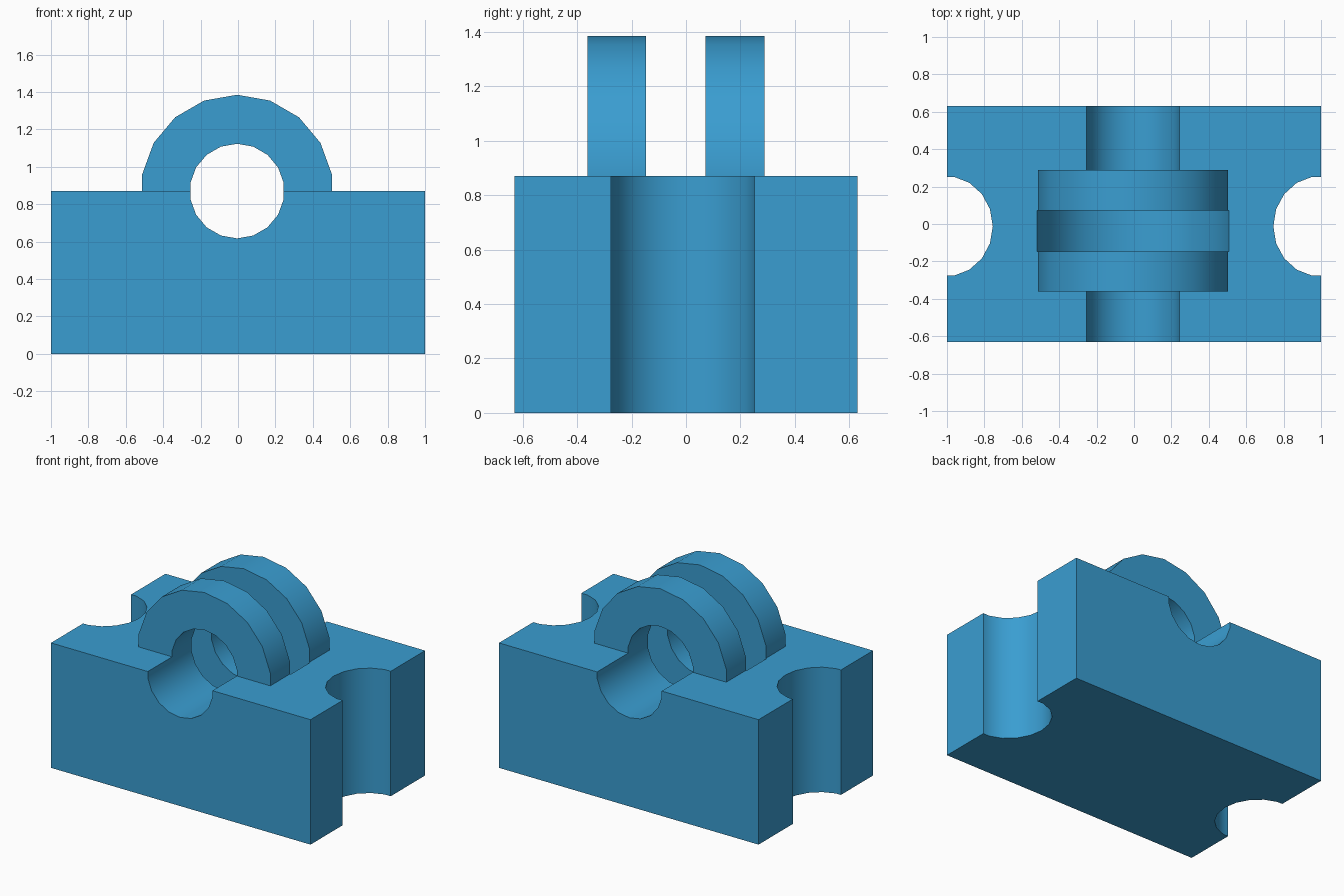
import bpy, bmesh, math
from mathutils import Vector

cube = bpy.data.objects.get("Cube")
if cube:
    bpy.data.objects.remove(cube, do_unlink=True)

TOP = 0.87        # height of the block and of the bore axis
AXIS_X = -0.005
HALF_Y = 0.63

blue = bpy.data.materials.new("sky_blue")
blue.use_nodes = True
colour = (0.042, 0.34, 0.64, 1.0)
blue.diffuse_color = colour
blue.node_tree.nodes["Principled BSDF"].inputs["Base Color"].default_value = colour


def prism(name, points, depth):
    """Extrude a closed outline of 3D points along the depth vector."""
    bm = bmesh.new()
    face = bm.faces.new([bm.verts.new(p) for p in points])
    ext = bmesh.ops.extrude_face_region(bm, geom=[face])
    moved = [v for v in ext["geom"] if isinstance(v, bmesh.types.BMVert)]
    bmesh.ops.translate(bm, verts=moved, vec=Vector(depth))
    bmesh.ops.recalc_face_normals(bm, faces=bm.faces)
    mesh = bpy.data.meshes.new(name)
    bm.to_mesh(mesh)
    bm.free()
    mesh.materials.append(blue)
    obj = bpy.data.objects.new(name, mesh)
    bpy.context.collection.objects.link(obj)
    return obj


def ring(radius, sides):
    """Polygon in the xz plane around the bore axis, with a corner at the top."""
    return [(AXIS_X + radius * math.sin(2 * math.pi * i / sides),
             TOP + radius * math.cos(2 * math.pi * i / sides)) for i in range(sides)]


def cylinder_y(name, radius, sides, y0, y1):
    return prism(name, [(x, y0, z) for x, z in ring(radius, sides)], (0, y1 - y0, 0))


def cut(target, cutter):
    cutter.hide_render = True
    mod = target.modifiers.new("cut", "BOOLEAN")
    mod.operation = "DIFFERENCE"
    mod.solver = "EXACT"
    mod.object = cutter
    bpy.context.view_layer.objects.active = target
    bpy.ops.object.modifier_apply(modifier=mod.name)
    bpy.data.objects.remove(cutter, do_unlink=True)


def smooth(obj, angle):
    bpy.ops.object.select_all(action="DESELECT")
    obj.select_set(True)
    bpy.context.view_layer.objects.active = obj
    bpy.ops.object.shade_smooth_by_angle(angle=math.radians(angle))


# Base block
block = prism("base_block", [(-1, -HALF_Y, 0), (1, -HALF_Y, 0),
                             (1, HALF_Y, 0), (-1, HALF_Y, 0)], (0, 0, TOP))

# Half-round channel along the whole block
cut(block, cylinder_y("channel_cutter", 0.253, 18, -1, 1))

# Round clearance slot between the two arches
cut(block, cylinder_y("slot_cutter", 0.513, 12, -0.147, 0.071))

# Upright half-round notches in both ends
for side in (-1, 1):
    outline = [(side + AXIS_X + 0.25 * math.cos(2 * math.pi * i / 18),
                -0.012 + 0.268 * math.sin(2 * math.pi * i / 18), -0.2) for i in range(18)]
    cut(block, prism("notch_cutter", outline, (0, 0, 1.5)))
smooth(block, 32)


def arch(name, y0, y1):
    """Upper half of a thick ring standing on the block."""
    def upper(radius):
        pts = sorted((p for p in ring(radius, 18) if p[1] > TOP), key=lambda p: p[0])
        return [(pts[0][0], TOP)] + pts + [(pts[-1][0], TOP)]
    outline = upper(0.515) + upper(0.253)[::-1]
    obj = prism(name, [(x, y0, z) for x, z in outline], (0, y1 - y0, 0))
    smooth(obj, 32)


# Bearing arches
arch("front_arch", -0.362, -0.147)
arch("rear_arch", 0.071, 0.288)
